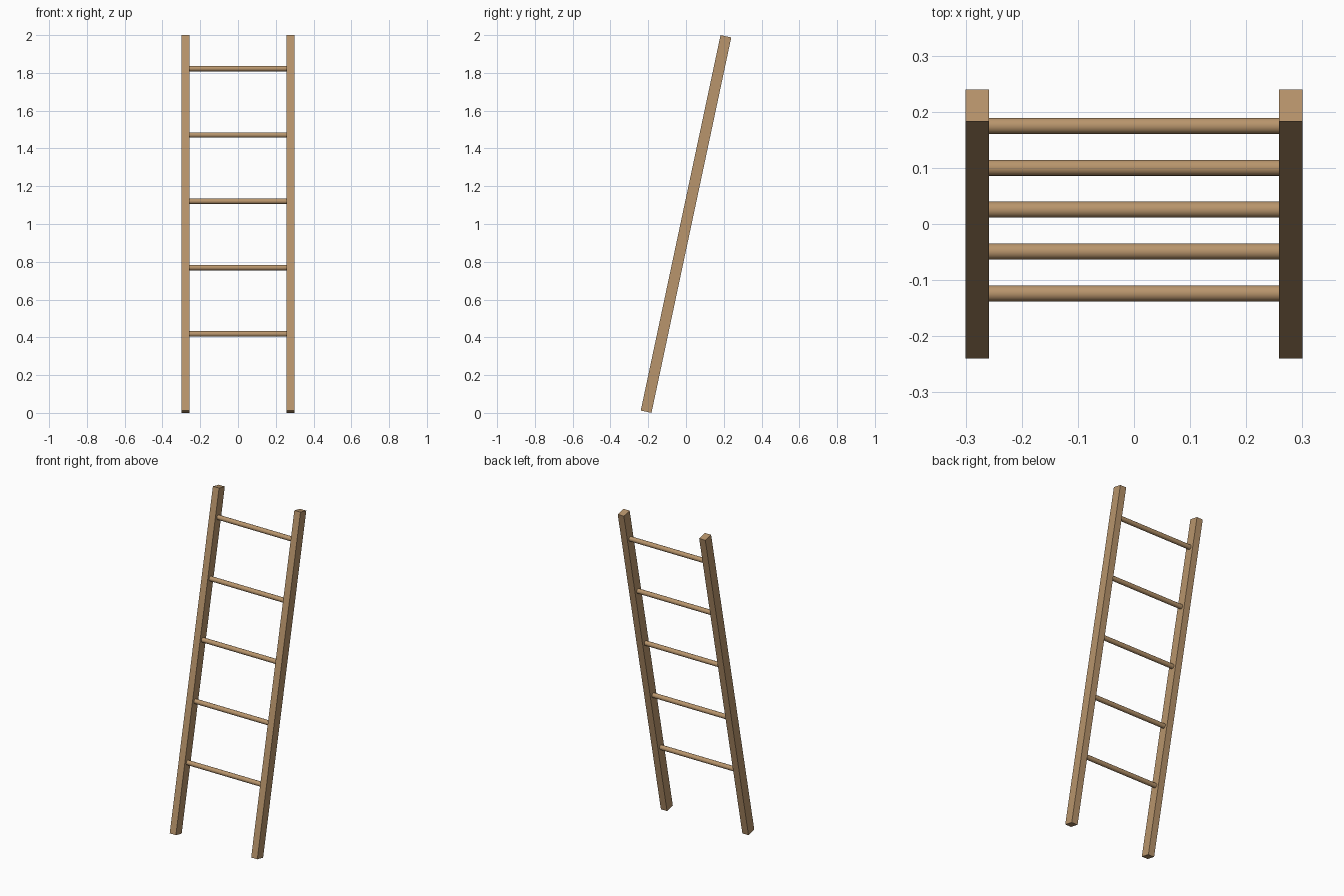
import bpy
from math import radians
from mathutils import Matrix

if "Cube" in bpy.data.objects:
    bpy.data.objects.remove(bpy.data.objects["Cube"], do_unlink=True)

# Ladder dimensions
LEAN = Matrix.Rotation(radians(-12), 4, 'X')
CENTRE = Matrix.Translation((0, 0, 1))
RAIL_X, RAIL_WIDTH, RAIL_DEPTH, RAIL_LENGTH = 0.279, 0.042, 0.058, 2.032
RUNG_RADIUS, RUNG_STEP, TOP_RUNG, RUNG_COUNT = 0.0145, 0.359, 0.841, 5

# Wood material
wood = bpy.data.materials.new("tan wood")
wood.use_nodes = True
colour = (0.48, 0.30, 0.15, 1)
wood.diffuse_color = colour
wood.node_tree.nodes["Principled BSDF"].inputs["Base Color"].default_value = colour


def place(name, local):
    """Name the active object, colour it and lean it with the ladder."""
    obj = bpy.context.object
    obj.name = name
    obj.data.materials.append(wood)
    obj.matrix_world = CENTRE @ LEAN @ local
    return obj


# Square side rails
for side, sign in (("left", 1), ("right", -1)):
    bpy.ops.mesh.primitive_cube_add(size=1)
    bpy.context.object.data.transform(
        Matrix.Diagonal((RAIL_WIDTH, RAIL_DEPTH, RAIL_LENGTH, 1)))
    place(f"{side}_rail", Matrix.Translation((sign * RAIL_X, 0, 0)))

# Round rungs fitted between the rails
for i in range(RUNG_COUNT):
    bpy.ops.mesh.primitive_cylinder_add(
        vertices=16, radius=RUNG_RADIUS, depth=2 * RAIL_X - RAIL_WIDTH + 0.004)
    bpy.ops.object.shade_smooth_by_angle(angle=radians(40))
    height = TOP_RUNG - i * RUNG_STEP
    place(f"rung_{RUNG_COUNT - i}",
          Matrix.Translation((0, 0, height)) @ Matrix.Rotation(radians(90), 4, 'Y'))
